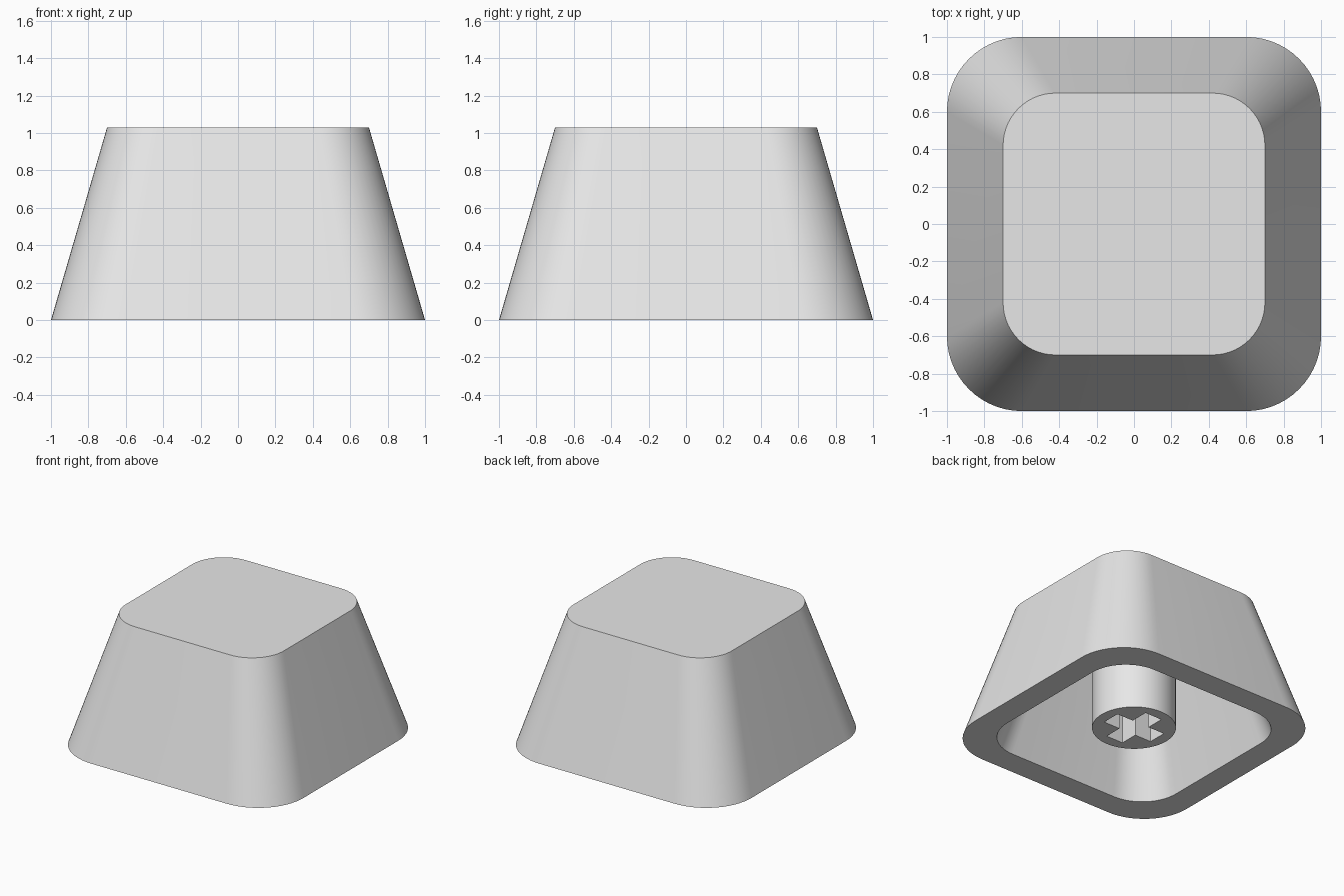
import bpy, bmesh, math

if "Cube" in bpy.data.objects:
    bpy.data.objects.remove(bpy.data.objects["Cube"], do_unlink=True)

HEIGHT, TOP_SCALE, INNER_SCALE = 1.03, 0.7, 0.8
CORNER = 0.4            # corner radius relative to half width
ARC_STEPS = 14

grey = bpy.data.materials.new("light grey plastic")
grey.use_nodes = True
colour = (0.8, 0.8, 0.8, 1)
grey.diffuse_color = colour
grey.node_tree.nodes["Principled BSDF"].inputs["Base Color"].default_value = colour


def rounded_square(half):
    """Outline points of a square with rounded corners."""
    points = []
    for quarter in range(4):
        mid = math.radians(45 + 90 * quarter)
        cx = math.copysign(half * (1 - CORNER), math.cos(mid))
        cy = math.copysign(half * (1 - CORNER), math.sin(mid))
        for i in range(ARC_STEPS + 1):
            a = math.radians(90 * (quarter + i / ARC_STEPS))
            points.append((cx + half * CORNER * math.cos(a), cy + half * CORNER * math.sin(a)))
    return points


def add_ring(bm, points, z):
    return [bm.verts.new((x, y, z)) for x, y in points]


def add_walls(bm, ring_a, ring_b):
    n = len(ring_a)
    for i in range(n):
        j = (i + 1) % n
        bm.faces.new((ring_a[i], ring_a[j], ring_b[j], ring_b[i]))


def finish(bm, name):
    bmesh.ops.recalc_face_normals(bm, faces=bm.faces)
    mesh = bpy.data.meshes.new(name)
    bm.to_mesh(mesh)
    bm.free()
    mesh.materials.append(grey)
    obj = bpy.data.objects.new(name, mesh)
    bpy.context.collection.objects.link(obj)
    bpy.ops.object.select_all(action="DESELECT")
    obj.select_set(True)
    bpy.context.view_layer.objects.active = obj
    bpy.ops.object.shade_smooth_by_angle(angle=math.radians(30))


# Hollow tapered cap: top, outer walls, rim, inner walls, ceiling
bm = bmesh.new()
ceiling = HEIGHT * INNER_SCALE
sections = [(TOP_SCALE, HEIGHT), (1, 0), (INNER_SCALE, 0), (INNER_SCALE * TOP_SCALE, ceiling)]
rings = [add_ring(bm, rounded_square(half), z) for half, z in sections]
for a, b in zip(rings, rings[1:]):
    add_walls(bm, a, b)
bm.faces.new(rings[0])
bm.faces.new(rings[-1])
finish(bm, "key_cap_shell")

# Round stem with a cross-shaped socket in its lower end
STEM_RADIUS, STEM_BOTTOM, SOCKET_TOP = 0.305, 0.045, 0.5
ARM, WIDTH = 0.22, 0.075
circle = [(STEM_RADIUS * math.cos(a), STEM_RADIUS * math.sin(a))
          for a in (math.tau * i / 64 for i in range(64))]
cross = []
for x, y in ((ARM, -WIDTH), (ARM, WIDTH), (WIDTH, WIDTH)):
    cross.append((x, y))
cross = [p for k in range(4) for p in
         [(x * round(math.cos(k * math.pi / 2)) - y * round(math.sin(k * math.pi / 2)),
           x * round(math.sin(k * math.pi / 2)) + y * round(math.cos(k * math.pi / 2)))
          for x, y in cross]]

bm = bmesh.new()
outer_low = add_ring(bm, circle, STEM_BOTTOM)
outer_high = add_ring(bm, circle, ceiling + 0.05)
socket_low = add_ring(bm, cross, STEM_BOTTOM)
socket_high = add_ring(bm, cross, SOCKET_TOP)
add_walls(bm, outer_low, outer_high)
add_walls(bm, socket_low, socket_high)
bm.faces.new(outer_high)
bm.faces.new(socket_high)
end_edges = [e for e in bm.edges if all(abs(v.co.z - STEM_BOTTOM) < 1e-5 for v in e.verts)]
bmesh.ops.triangle_fill(bm, edges=end_edges, use_beauty=True, normal=(0, 0, -1))
finish(bm, "switch_stem")
